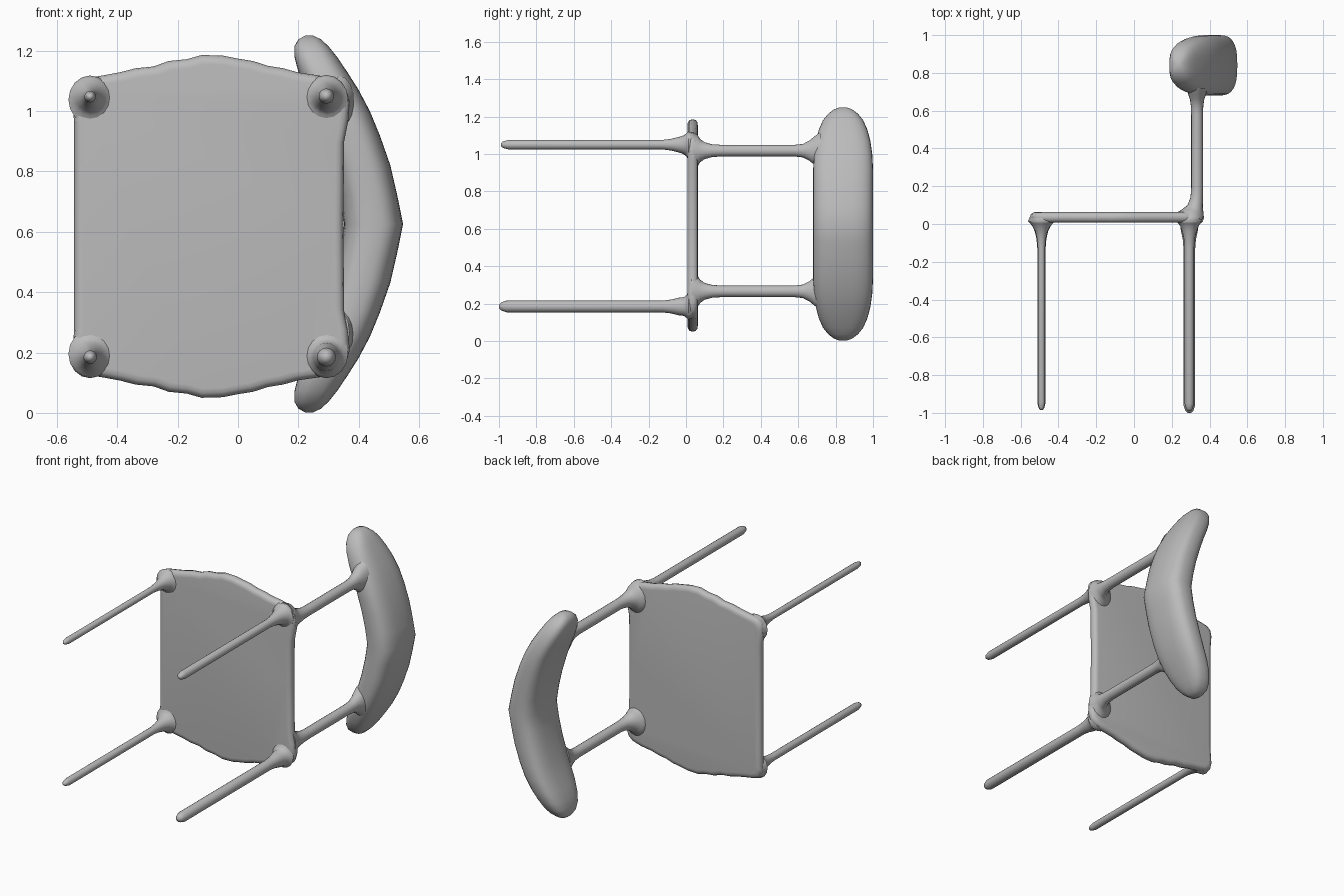
import bpy, bmesh, math

MID = 0.622  # mirror height between the two halves
grey = bpy.data.materials.new("plain grey")
grey.diffuse_color = (0.5, 0.5, 0.5, 1)


def loft(name, rings, angle=60):
    """Skin a list of equal-length point rings and cap both ends."""
    bm = bmesh.new()
    vr = [[bm.verts.new(p) for p in r] for r in rings]
    n = len(vr[0])
    for a, b in zip(vr, vr[1:]):
        for i in range(n):
            bm.faces.new((a[i], a[(i + 1) % n], b[(i + 1) % n], b[i]))
    bm.faces.new(vr[0])
    bm.faces.new(vr[-1])
    bmesh.ops.recalc_face_normals(bm, faces=bm.faces)
    me = bpy.data.meshes.new(name)
    bm.to_mesh(me)
    bm.free()
    me.materials.append(grey)
    ob = bpy.data.objects.new(name, me)
    bpy.context.collection.objects.link(ob)
    bpy.ops.object.select_all(action='DESELECT')
    ob.select_set(True)
    bpy.context.view_layer.objects.active = ob
    bpy.ops.object.shade_smooth_by_angle(angle=math.radians(angle))
    return ob


def rod(name, sections, sides=16):
    """Rod along y; each section is (y, x, z, radius x, radius z)."""
    rings = []
    for y, x, z, rx, rz in sections:
        rings.append([(x + rx * math.cos(2 * math.pi * i / sides), y,
                       z + rz * math.sin(2 * math.pi * i / sides)) for i in range(sides)])
    return loft(name, rings)


# Seat: bowed, slightly wavy outline with rounded rim
half = [(-0.543, MID), (-0.543, 0.96), (-0.55, 1.05), (-0.54, 1.09), (-0.51, 1.108),
        (-0.45, 1.118), (-0.39, 1.129), (-0.34, 1.142), (-0.28, 1.148), (-0.23, 1.166),
        (-0.17, 1.172), (-0.12, 1.186), (-0.05, 1.184), (0.0, 1.174), (0.05, 1.166),
        (0.1, 1.15), (0.15, 1.142), (0.2, 1.128), (0.27, 1.118), (0.33, 1.1),
        (0.357, 1.075), (0.37, 1.03), (0.366, 0.97), (0.352, 0.9), (0.349, MID)]
outline = half + [(x, 2 * MID - 0.008 - z) for x, z in reversed(half[1:-1])]
seat_rings = []
for y, inset in [(0.008, 0.03), (0.010, 0.016), (0.02, 0.004), (0.036, 0),
                 (0.052, 0.004), (0.061, 0.016), (0.063, 0.03)]:
    seat_rings.append([(-0.09 + (x + 0.09) * (1 - inset / 0.46), y,
                        MID + (z - MID) * (1 - inset / 0.55)) for x, z in outline])
loft("seat", seat_rings, 75)

# Legs: thin rods that flare into the seat corners
for name, x, z, r, end in [("front_leg_upper", -0.49, 1.048, 0.019, -0.985),
                           ("front_leg_lower", -0.49, 0.185, 0.022, -0.985),
                           ("back_leg_upper", 0.293, 1.05, 0.025, -0.99),
                           ("back_leg_lower", 0.293, 0.185, 0.031, -1.0)]:
    s = 1 if z > MID else -1
    rod(name, [(end, x, z, r * 0.3, r * 0.3), (end + 0.012, x, z, r * 0.7, r * 0.7),
               (end + 0.04, x, z, r, r), (-0.13, x, z, r, r),
               (-0.08, x, z, r + 0.004, r + 0.006),
               (-0.04, x, z, r + 0.013, r + 0.016),
               (-0.012, x, z, 0.048, 0.05),
               (0.004, x, z, 0.06, 0.062),
               (0.014, x, z - s * 0.01, 0.072, 0.08),
               (0.04, x, z - s * 0.01, 0.06, 0.07)])

# Back posts: flared at the seat and at the backrest
for name, z in [("back_post_upper", 1.018), ("back_post_lower", 0.266)]:
    x, r = 0.334, 0.031
    rod(name, [(0.03, 0.296, z, 0.074, 0.1), (0.062, 0.298, z, 0.07, 0.085),
               (0.075, 0.308, z, 0.057, 0.062), (0.1, 0.324, z, 0.041, 0.045),
               (0.14, 0.332, z, 0.033, 0.034), (0.19, x, z, r, r),
               (0.58, x, z, r, r), (0.625, x, z, 0.033, 0.036),
               (0.66, x, z, 0.038, 0.054), (0.685, x, z, 0.047, 0.075),
               (0.72, x, z, 0.055, 0.1)])

# Backrest: thick curved cushion, sections are (height, inner x, outer x, half depth)
upper = [(0.626, 0.352, 0.547, 0.16), (0.72, 0.338, 0.528, 0.16),
         (0.82, 0.315, 0.505, 0.16), (0.92, 0.285, 0.47, 0.16),
         (1.0, 0.256, 0.437, 0.156), (1.07, 0.224, 0.4, 0.146),
         (1.13, 0.2, 0.362, 0.13), (1.18, 0.187, 0.328, 0.108),
         (1.215, 0.187, 0.3, 0.08), (1.238, 0.2, 0.275, 0.05), (1.25, 0.222, 0.25, 0.018)]
sections = [(1.252 - z, a, b, d) for z, a, b, d in reversed(upper[1:])] + upper
N = 32
back_rings = []
for z, a, b, d in sections:
    ring = []
    for i in range(N):
        t = 2 * math.pi * i / N
        c, s = math.cos(t), math.sin(t)
        # rounded-square section
        px = math.copysign(abs(c) ** 0.72, c)
        py = math.copysign(abs(s) ** 0.72, s)
        ring.append(((a + b) / 2 + px * (b - a) / 2, 0.84 + py * d, max(z, 0)))
    back_rings.append(ring)
loft("backrest", back_rings, 75)
